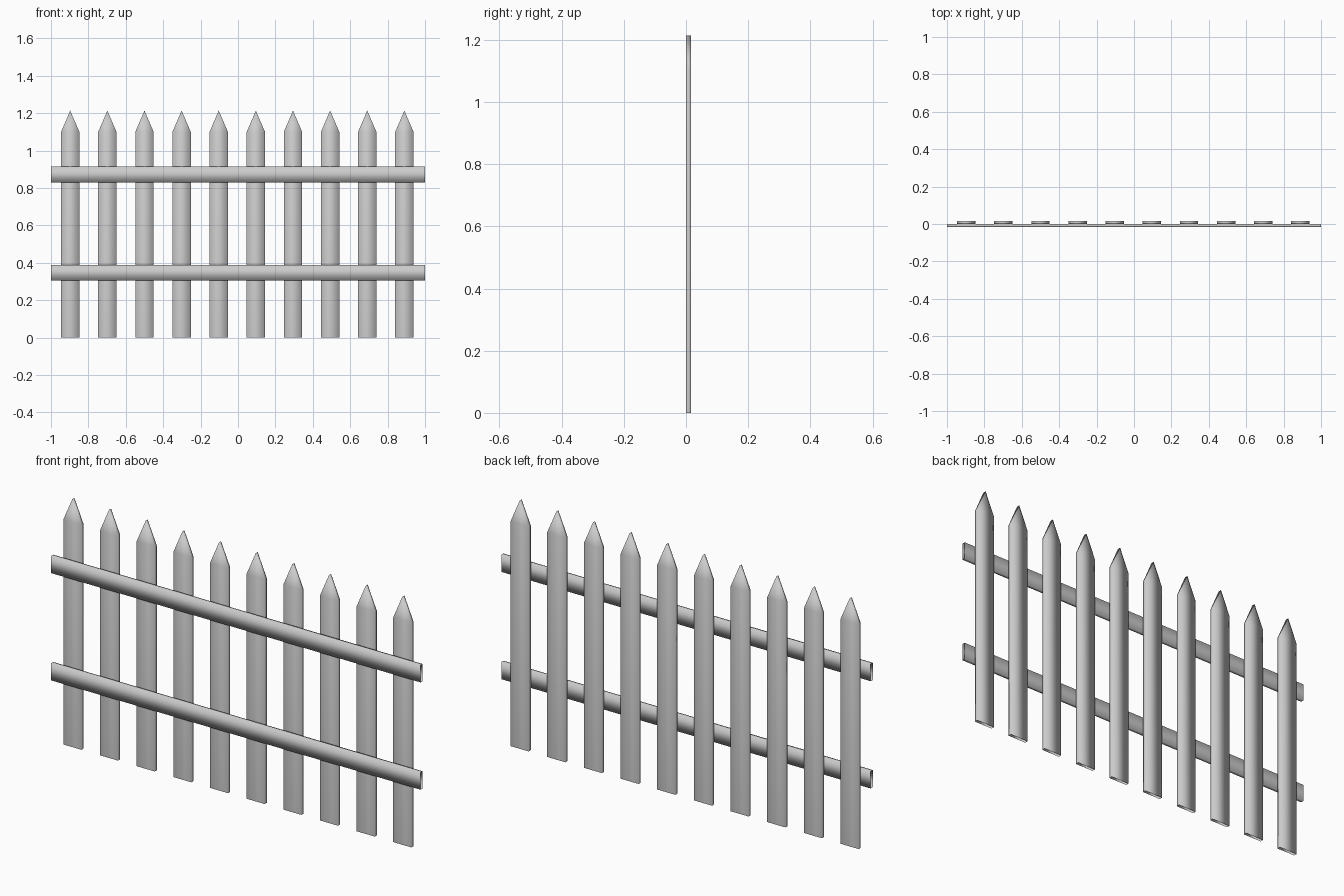
import bpy

if "Cube" in bpy.data.objects:
    bpy.data.objects.remove(bpy.data.objects["Cube"])

T = 0.016  # board thickness


def make_board(name, verts, faces, location):
    mesh = bpy.data.meshes.new(name)
    mesh.from_pydata(verts, [], faces)
    mesh.shade_smooth()
    obj = bpy.data.objects.new(name, mesh)
    obj.location = location
    bpy.context.collection.objects.link(obj)
    return obj


def sides(a, b):
    """Four quads joining two rings of four vertices."""
    return [(a + i, a + (i + 1) % 4, b + (i + 1) % 4, b + i) for i in range(4)]


def picket(name, x, width=0.098, shoulder=1.10, tip=1.214):
    w = width / 2
    ring = [(-w, 0), (w, 0), (w, T), (-w, T)]
    verts = [(px, py, z) for z in (0, shoulder) for px, py in ring]
    verts += [(0, 0, tip), (0, T, tip)]
    # open-bottomed body, then the pointed top
    faces = sides(0, 4) + [(4, 5, 8), (5, 6, 9, 8), (6, 7, 9), (7, 4, 8, 9)]
    return make_board(name, verts, faces, (x, 0, 0))


def rail(name, z, height=0.084):
    h = height / 2
    ring = [(-T, -h), (0, -h), (0, h), (-T, h)]
    verts = [(x, py, pz) for x in (-1, 1) for py, pz in ring]
    # open-ended sleeve; reversed so normals point out
    faces = [f[::-1] for f in sides(0, 4)]
    return make_board(name, verts, faces, (0, 0, z))


# Ten evenly spaced pickets
for i in range(10):
    picket(f"picket_{i + 1}", -0.897 + i * 0.1985)

# Two horizontal rails on the front
rail("lower_rail", 0.347)
rail("upper_rail", 0.872)
